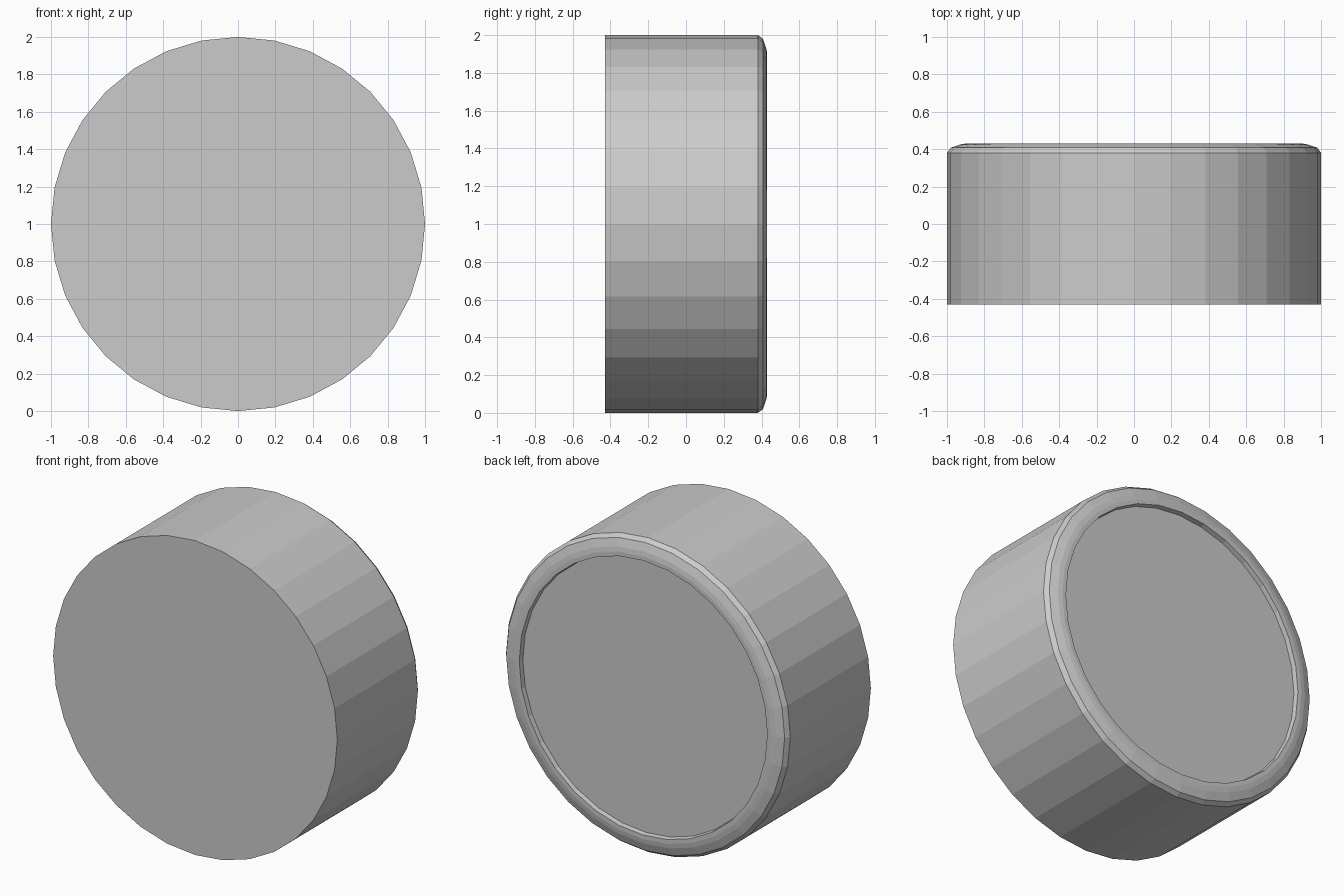
import bpy, bmesh
from math import sin, cos, tau

if "Cube" in bpy.data.objects:
    bpy.data.objects.remove(bpy.data.objects["Cube"])

SIDES = 32
# (radius, y) profile: front face edge, wall, rounded back rim, shallow recess
PROFILE = [(1.0, -0.43), (1.0, 0.38), (0.98, 0.408), (0.93, 0.425),
           (0.90, 0.43), (0.873, 0.43), (0.868, 0.40)]


def ring(bm, radius, y):
    return [bm.verts.new((radius * sin(tau * i / SIDES), y,
                          1 + radius * cos(tau * i / SIDES)))
            for i in range(SIDES)]


bm = bmesh.new()
rings = [ring(bm, r, y) for r, y in PROFILE]

# side wall, rim and recess wall
for a, b in zip(rings, rings[1:]):
    for i in range(SIDES):
        j = (i + 1) % SIDES
        bm.faces.new((a[i], a[j], b[j], b[i]))

# front face and recessed back face
bm.faces.new(rings[0])
bm.faces.new(rings[-1])
bmesh.ops.recalc_face_normals(bm, faces=bm.faces)

mesh = bpy.data.meshes.new("round_cap")
bm.to_mesh(mesh)
bm.free()
cap = bpy.data.objects.new("round_cap", mesh)
bpy.context.collection.objects.link(cap)
